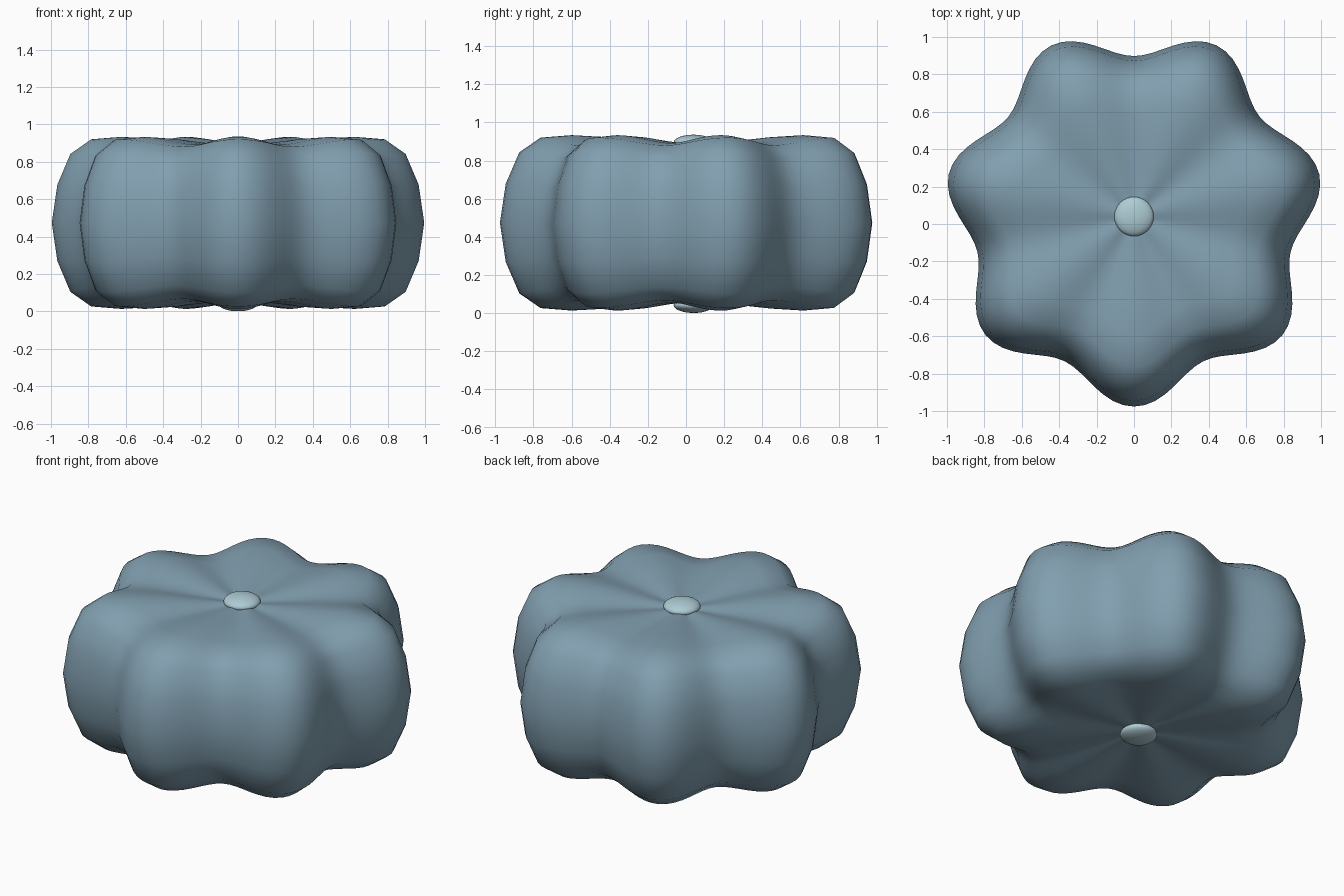
import bpy, bmesh, math

if "Cube" in bpy.data.objects:
    bpy.data.objects.remove(bpy.data.objects["Cube"])

CY, CZ, SEG, LOBES = 0.04, 0.4735, 112, 7


def material(name, rgb):
    m = bpy.data.materials.new(name)
    m.diffuse_color = (*rgb, 1)
    m.use_nodes = True
    m.node_tree.nodes["Principled BSDF"].inputs["Base Color"].default_value = m.diffuse_color
    return m


body_mat = material("slate blue", (0.22, 0.345, 0.43))
button_mat = material("pale blue", (0.42, 0.60, 0.66))

# Half profile along a lobe ridge: radius fraction, height above the middle
half = [(0.12, 0.42), (0.25, 0.43), (0.45, 0.45), (0.63, 0.46), (0.79, 0.447),
        (0.90, 0.37), (0.97, 0.205), (1.0, 0.0)]
profile = half + [(r, -h) for r, h in reversed(half[:-1])]

# Lobed cushion body
bm = bmesh.new()
rings = []
for r, h in profile:
    ring = []
    for i in range(SEG):
        a = 2 * math.pi * i / SEG - math.pi / 2
        c = math.cos(LOBES * 2 * math.pi * i / SEG)
        radius = r * (0.937 + 0.079 * c)
        dip = 1 - 0.09 * (1 - c) / 2 * min(1, r / 0.6)
        ring.append(bm.verts.new((radius * math.cos(a), CY + radius * math.sin(a), CZ + h * dip)))
    rings.append(ring)
for lo, hi in zip(rings, rings[1:]):
    for i in range(SEG):
        j = (i + 1) % SEG
        bm.faces.new((lo[i], hi[i], hi[j], lo[j]))
for ring, z in ((rings[0], 0.418), (rings[-1], -0.418)):
    tip = bm.verts.new((0, CY, CZ + z))
    for i in range(SEG):
        bm.faces.new((ring[i], ring[(i + 1) % SEG], tip))
bmesh.ops.recalc_face_normals(bm, faces=bm.faces)
for f in bm.faces:
    f.smooth = True
mesh = bpy.data.meshes.new("cushion_body")
bm.to_mesh(mesh)
bm.free()
mesh.materials.append(body_mat)
bpy.context.collection.objects.link(bpy.data.objects.new("cushion_body", mesh))

# Flattened buttons at the top and bottom centre
for name, z in (("top_button", 0.895), ("bottom_button", 0.042)):
    bpy.ops.mesh.primitive_uv_sphere_add(segments=32, ring_count=16, radius=1, location=(0, CY, z))
    ob = bpy.context.object
    ob.name = name
    ob.scale = (0.105, 0.105, 0.041)
    ob.data.materials.append(button_mat)
    bpy.ops.object.shade_smooth()
